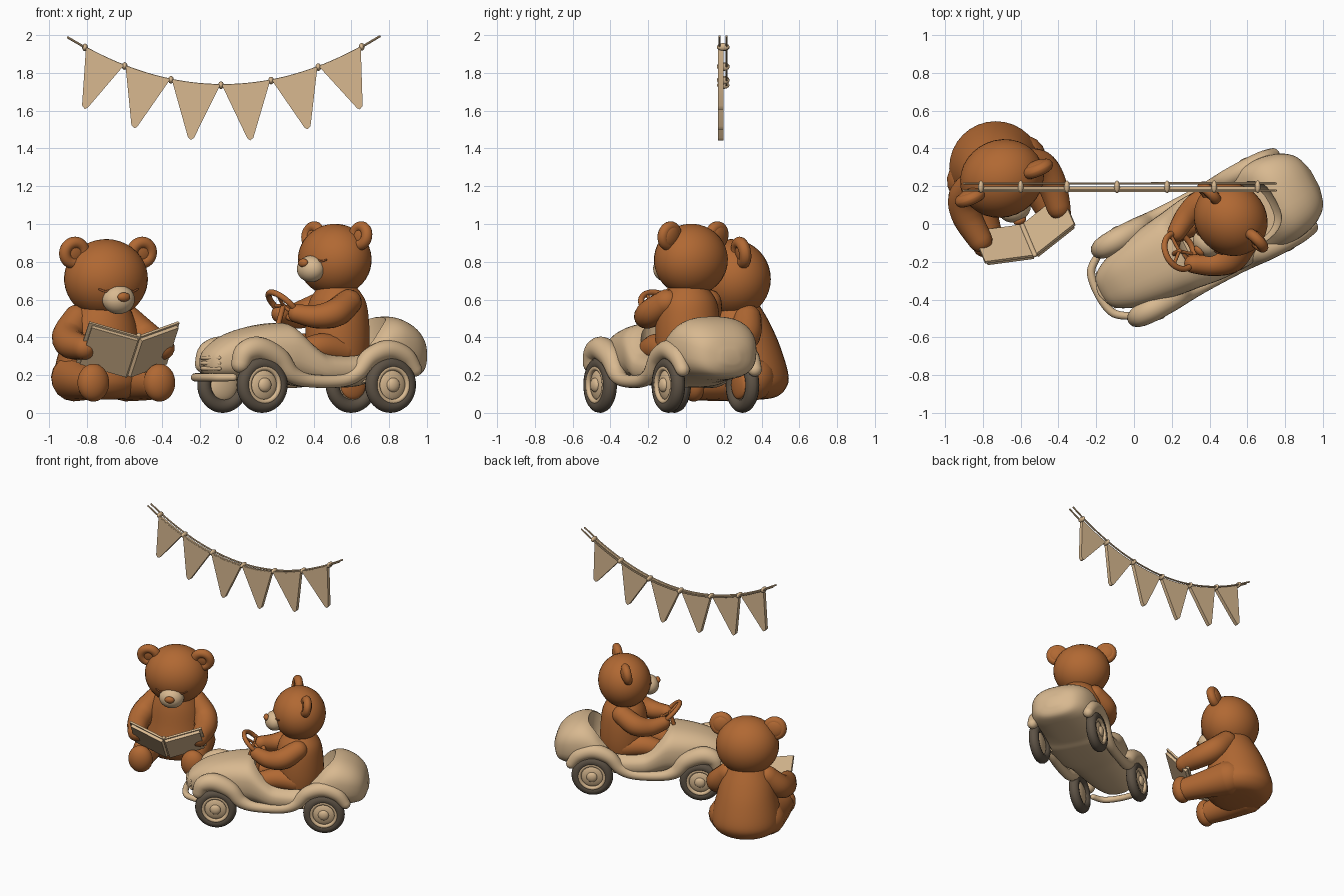
import bpy, bmesh
from math import sin, cos, pi, radians
from mathutils import Vector, Matrix

cube = bpy.data.objects.get("Cube")
if cube:
    bpy.data.objects.remove(cube, do_unlink=True)


def material(name, rgb):
    m = bpy.data.materials.new(name)
    m.use_nodes = True
    m.diffuse_color = (*rgb, 1)
    m.node_tree.nodes["Principled BSDF"].inputs["Base Color"].default_value = (*rgb, 1)
    return m


CREAM = material("cream", (0.69, 0.485, 0.28))
BROWN = material("fur brown", (0.44, 0.14, 0.033))
DARK = material("dark brown", (0.27, 0.085, 0.025))
TYRE = material("tyre grey", (0.11, 0.085, 0.06))
parts = []


def place(x, y, z=0, yaw=0, pitch=0):
    turn = Matrix.Rotation(radians(yaw), 4, 'Z') @ Matrix.Rotation(radians(pitch), 4, 'X')
    return Matrix.Translation((x, y, z)) @ turn


def finish(name, bm, mat, frame):
    bmesh.ops.recalc_face_normals(bm, faces=bm.faces)
    bm.transform(frame)
    me = bpy.data.meshes.new(name)
    bm.to_mesh(me)
    bm.free()
    me.materials.append(mat)
    ob = bpy.data.objects.new(name, me)
    bpy.context.collection.objects.link(ob)
    parts.append(ob)
    return ob


def ball(name, loc, radii, mat, frame):
    bm = bmesh.new()
    m = Matrix.Translation(loc) @ Matrix.Diagonal((*radii, 1))
    bmesh.ops.create_uvsphere(bm, u_segments=32, v_segments=20, radius=1, matrix=m)
    return finish(name, bm, mat, frame)


def smooth(keys, n):
    # rounded path through the key points
    k = [Vector(p) for p in keys]
    out = []
    for i in range(len(k) - 1):
        a, b, c, d = k[max(i - 1, 0)], k[i], k[i + 1], k[min(i + 2, len(k) - 1)]
        for j in range(n):
            t = j / n
            out.append(b + (c - a) * (t / 2) + (a * 2 - b * 5 + c * 4 - d) * (t * t / 2)
                       + (b * 3 - a - c * 3 + d) * (t ** 3 / 2))
    return out + [k[-1]]


def skin(name, rings, mat, frame, loop=False):
    bm = bmesh.new()
    vs = [[bm.verts.new(p) for p in r] for r in rings]
    n = len(vs[0])
    for a, b in zip(vs, vs[1:] + vs[:1] if loop else vs[1:]):
        for i in range(n):
            bm.faces.new((a[i], a[(i + 1) % n], b[(i + 1) % n], b[i]))
    if not loop:
        bm.faces.new(vs[0])
        bm.faces.new(vs[-1])
    return finish(name, bm, mat, frame)


def sweep(name, keys, mat, frame, n=8, sides=16):
    # round-ended tube through (x, y, z, radius) keys
    pts = smooth(keys, n)
    pos, rad = [p.to_3d() for p in pts], [p[3] for p in pts]
    tan = [(pos[min(i + 1, len(pos) - 1)] - pos[max(i - 1, 0)]).normalized() for i in range(len(pos))]
    steps = [radians(a) for a in (85, 65, 45, 22)]
    spine = [(pos[0] - tan[0] * rad[0] * sin(a), rad[0] * cos(a), tan[0]) for a in steps]
    spine += list(zip(pos, rad, tan))
    spine += [(pos[-1] + tan[-1] * rad[-1] * sin(a), rad[-1] * cos(a), tan[-1]) for a in reversed(steps)]
    side, rings = tan[0].orthogonal(), []
    for p, r, t in spine:
        side = (side - t * side.dot(t)).normalized()
        up = t.cross(side)
        rings.append([p + (side * cos(2 * pi * i / sides) + up * sin(2 * pi * i / sides)) * r
                      for i in range(sides)])
    return skin(name, rings, mat, frame)


def ring(name, loc, major, minor, mat, frame, axis='X', angle=90):
    m = frame @ Matrix.Translation(loc) @ Matrix.Rotation(radians(angle), 4, axis)
    circle = [2 * pi * i / 40 for i in range(40)]
    rows = [[((major + minor * cos(b)) * cos(a), (major + minor * cos(b)) * sin(a), minor * sin(b))
             for b in circle[::3]] for a in circle]
    return skin(name, rows, mat, m, True)


def slab(name, corners, thick, mat, frame):
    # flat outline given a thickness along its normal
    p = [Vector(c) for c in corners]
    n = (p[1] - p[0]).cross(p[-1] - p[0]).normalized() * thick
    return skin(name, [p, [q + n for q in p]], mat, frame)


def bear(name, frame, torso, arm, leg, foot, head, size):
    # pear shaped torso
    rings = [[(rx * cos(2 * pi * i / 32), y + ry * sin(2 * pi * i / 32), z) for i in range(32)]
             for z, rx, ry, y in smooth(torso, 6)]
    skin(name + " torso", rings, BROWN, frame)
    h = frame @ head @ Matrix.Scale(size, 4)
    ball(name + " head", (0, 0, 0), (0.225, 0.205, 0.21), BROWN, h)
    for s, side in ((-1, "right"), (1, "left")):
        tag = f"{name} {side} "
        mirror = lambda keys: [(s * k[0], *k[1:]) for k in keys]
        sweep(tag + "arm", mirror(arm), BROWN, frame)
        sweep(tag + "leg", mirror(leg), BROWN, frame)
        ball(tag + "foot", (s * foot[0], *foot[1:]), (0.087, 0.065, 0.1), BROWN, frame)
        ball(tag + "ear", (s * 0.193, 0.005, 0.14), (0.07, 0.035, 0.07), BROWN, h)
        ring(tag + "ear rim", (s * 0.193, -0.005, 0.14), 0.054, 0.032, BROWN, h)
        lid = [(0.05, -0.195, -0.028, 0.005), (0.08, -0.189, -0.038, 0.006), (0.11, -0.177, -0.028, 0.005)]
        sweep(tag + "eyelid", mirror(lid), DARK, h)
    # face
    ball(name + " muzzle", (0, -0.185, -0.082), (0.088, 0.075, 0.077), CREAM, h)
    ball(name + " nose", (0, -0.254, -0.058), (0.035, 0.022, 0.025), BROWN, h)


# reading bear
reader = place(-0.72, 0.27, 0, 23)
bear("reading bear", reader,
     [(0.07, 0.1, 0.1, 0.03), (0.085, 0.185, 0.18, 0.03), (0.13, 0.235, 0.23, 0.03), (0.2, 0.245, 0.245, 0.03),
      (0.35, 0.215, 0.21, 0.02), (0.48, 0.18, 0.17, 0), (0.6, 0.12, 0.12, -0.02)],
     [(0.14, 0, 0.5, 0.075), (0.215, -0.05, 0.41, 0.085), (0.24, -0.15, 0.365, 0.08), (0.225, -0.29, 0.345, 0.065)],
     [(0.15, 0.02, 0.185, 0.125), (0.175, -0.15, 0.165, 0.1), (0.187, -0.3, 0.155, 0.083)],
     (0.19, -0.33, 0.16), place(0.008, -0.035, 0.71, 0, 9), 1)

# open book
low, high = Vector((0.01, -0.3, 0.2)), Vector((0.01, -0.475, 0.41))
for s, side in ((-1, "right"), (1, "left")):
    out = Vector((s * 0.255, 0.07, 0.075))
    lift = (high - low).cross(out).normalized() * -s
    slab(side + " book cover", [low, high, high + out, low + out], 0.014 * -s, CREAM, reader)
    inset = (high - low) * 0.04
    a, b = low + inset + lift * 0.01, high - inset + lift * 0.01
    slab(side + " book pages", [a, b, b + out * 0.93, a + out * 0.93], 0.025 * -s, CREAM, reader)
sweep("book spine", [(*low, 0.013), (*high, 0.013)], CREAM, reader)

# car body, lofted nose to tail
car = place(0.35, -0.085, 0, 28)
stations = [(-0.6, 0.04, 0.24, 0.29), (-0.57, 0.1, 0.2, 0.34), (-0.48, 0.15, 0.18, 0.405), (-0.35, 0.185, 0.17, 0.45),
            (-0.2, 0.21, 0.16, 0.475), (-0.12, 0.22, 0.155, 0.465), (-0.02, 0.235, 0.14, 0.37),
            (0.06, 0.24, 0.135, 0.325), (0.24, 0.24, 0.135, 0.325), (0.32, 0.24, 0.15, 0.4),
            (0.4, 0.24, 0.16, 0.485), (0.49, 0.235, 0.17, 0.51), (0.59, 0.205, 0.18, 0.475),
            (0.66, 0.145, 0.2, 0.41), (0.69, 0.05, 0.26, 0.33)]


def oval(a, b, power=2.6, n=40):
    curve = lambda v: abs(v) ** (2 / power) * (1 if v > 0 else -1)
    return [(a * curve(cos(2 * pi * i / n)), b * curve(sin(2 * pi * i / n))) for i in range(n)]


body = skin("car body", [[(x, u, (lo + hi) / 2 + v) for u, v in oval(w, (hi - lo) / 2)]
                         for x, w, lo, hi in smooth(stations, 4)], CREAM, car)


def carve(name, rings):
    cutter = skin(name, rings, CREAM, car)
    cutter.hide_render = True
    cut = body.modifiers.new(name, 'BOOLEAN')
    cut.operation, cut.solver, cut.object = 'DIFFERENCE', 'EXACT', cutter
    bpy.context.view_layer.objects.active = body
    bpy.ops.object.modifier_apply(modifier=cut.name)
    parts.remove(cutter)
    bpy.data.objects.remove(cutter, do_unlink=True)


# hollow cockpit
carve("cockpit", [[(0.165 + u, v, z) for u, v in oval(a, b, 3)]
                  for z, a, b in ((0.215, 0.25, 0.155), (0.25, 0.28, 0.172), (0.8, 0.295, 0.195))])

# fenders with running boards, wheel wells and wheels
arch = [(-0.49, 0.205, 0.26, 0.05), (-0.46, 0.205, 0.32, 0.06), (-0.38, 0.205, 0.338, 0.065),
        (-0.27, 0.208, 0.29, 0.06), (-0.19, 0.215, 0.205, 0.047), (-0.08, 0.222, 0.17, 0.035),
        (0.1, 0.222, 0.17, 0.035), (0.2, 0.22, 0.21, 0.042), (0.28, 0.218, 0.295, 0.05),
        (0.39, 0.216, 0.332, 0.054), (0.49, 0.216, 0.3, 0.05), (0.55, 0.216, 0.23, 0.038)]
for s, side in ((-1, "right"), (1, "left")):
    sweep(side + " fender", [(x, s * y, z, r) for x, y, z, r in arch], CREAM, car)
    for x, end in ((-0.37, "front"), (0.4, "rear")):
        tag, y = f"{end} {side} ", s * 0.222
        carve(tag + "well", [[(x + u, s * v, 0.148 + w) for u, w in oval(0.155, 0.155, 2)] for v in (0.184, 0.4)])
        ring(tag + "tyre", (x, y, 0.148), 0.111, 0.037, TYRE, car)
        ring(tag + "rim", (x, y + s * 0.022, 0.148), 0.09, 0.014, CREAM, car)
        ball(tag + "wheel disc", (x, y, 0.148), (0.09, 0.034, 0.09), CREAM, car)
        ball(tag + "hub cap", (x, y + s * 0.03, 0.148), (0.038, 0.022, 0.038), CREAM, car)
ball("inner wheel plate", (0.4, 0.2, 0.148), (0.075, 0.022, 0.075), BROWN, car)

# bumper and grille
sweep("bumper", [(-0.52, -0.18, 0.188, 0.02), (-0.59, -0.12, 0.188, 0.022), (-0.61, 0, 0.188, 0.022),
                 (-0.59, 0.12, 0.188, 0.022), (-0.52, 0.18, 0.188, 0.02)], CREAM, car)
for z in (0.235, 0.263, 0.291):
    sweep("grille bar", [(-0.56, -0.1, z, 0.01), (-0.6, 0, z, 0.011), (-0.56, 0.1, z, 0.01)], CREAM, car)

# steering wheel
hub = Vector((-0.125, 0, 0.567))
ring("steering wheel", hub, 0.1, 0.016, BROWN, car, 'Y', 45)
sweep("steering column", [(*hub, 0.014), (-0.17, 0, 0.42, 0.014)], BROWN, car)
for a in (90, 210, 330):
    tip = hub + Vector((cos(radians(a)) * 0.7, sin(radians(a)), -cos(radians(a)) * 0.7)) * 0.095
    sweep("steering spoke", [(*hub, 0.009), (*tip, 0.009)], BROWN, car)

# driving bear
bear("driving bear", car @ place(0.2, 0, 0, -90),
     [(0.23, 0.1, 0.1, 0), (0.26, 0.15, 0.15, 0), (0.36, 0.17, 0.17, 0), (0.5, 0.17, 0.165, 0),
      (0.6, 0.15, 0.145, 0), (0.68, 0.09, 0.09, 0)],
     [(0.125, 0, 0.585, 0.07), (0.165, -0.1, 0.53, 0.075), (0.145, -0.2, 0.51, 0.063), (0.095, -0.29, 0.525, 0.05)],
     [(0.09, -0.02, 0.33, 0.08), (0.1, -0.16, 0.345, 0.075), (0.1, -0.3, 0.31, 0.06)],
     (0.09, -0.35, 0.32), place(-0.022, -0.005, 0.81, 17, -9), 0.91)

# bunting: two strings, knots and flags
sag = lambda x: 1.735 + 0.375 * (x + 0.08) ** 2
flat = Matrix.Identity(4)
for y in (0.177, 0.215):
    sweep("bunting string", [(-0.9 + 0.11 * i, y, sag(-0.9 + 0.11 * i), 0.006) for i in range(16)], CREAM, flat, 3, 8)
knots = (-0.81, -0.6, -0.355, -0.09, 0.175, 0.425, 0.655)
for x in knots:
    ball("bunting knot", (x, 0.197, sag(x)), (0.015, 0.033, 0.02), CREAM, flat)
for a, b in zip(knots, knots[1:]):
    a, b = a + 0.005, b - 0.005
    left, right = Vector((a, 0.17, sag(a))), Vector((b, 0.17, sag(b)))
    along = (right - left).normalized()
    tip = (left + right) / 2 + Vector((along.z * 0.25, 0, -along.x * 0.305))
    mid = (a + b) / 2
    slab("bunting flag", [left, tip - along * 0.016 + Vector((0, 0, 0.012)), tip,
                          tip + along * 0.016 + Vector((0, 0, 0.012)), right, (mid, 0.17, sag(mid))],
         -0.028, CREAM, flat)

# smooth shading with sharp edges kept
bpy.ops.object.select_all(action='DESELECT')
for ob in parts:
    ob.select_set(True)
bpy.context.view_layer.objects.active = body
bpy.ops.object.shade_smooth_by_angle(angle=radians(40))
